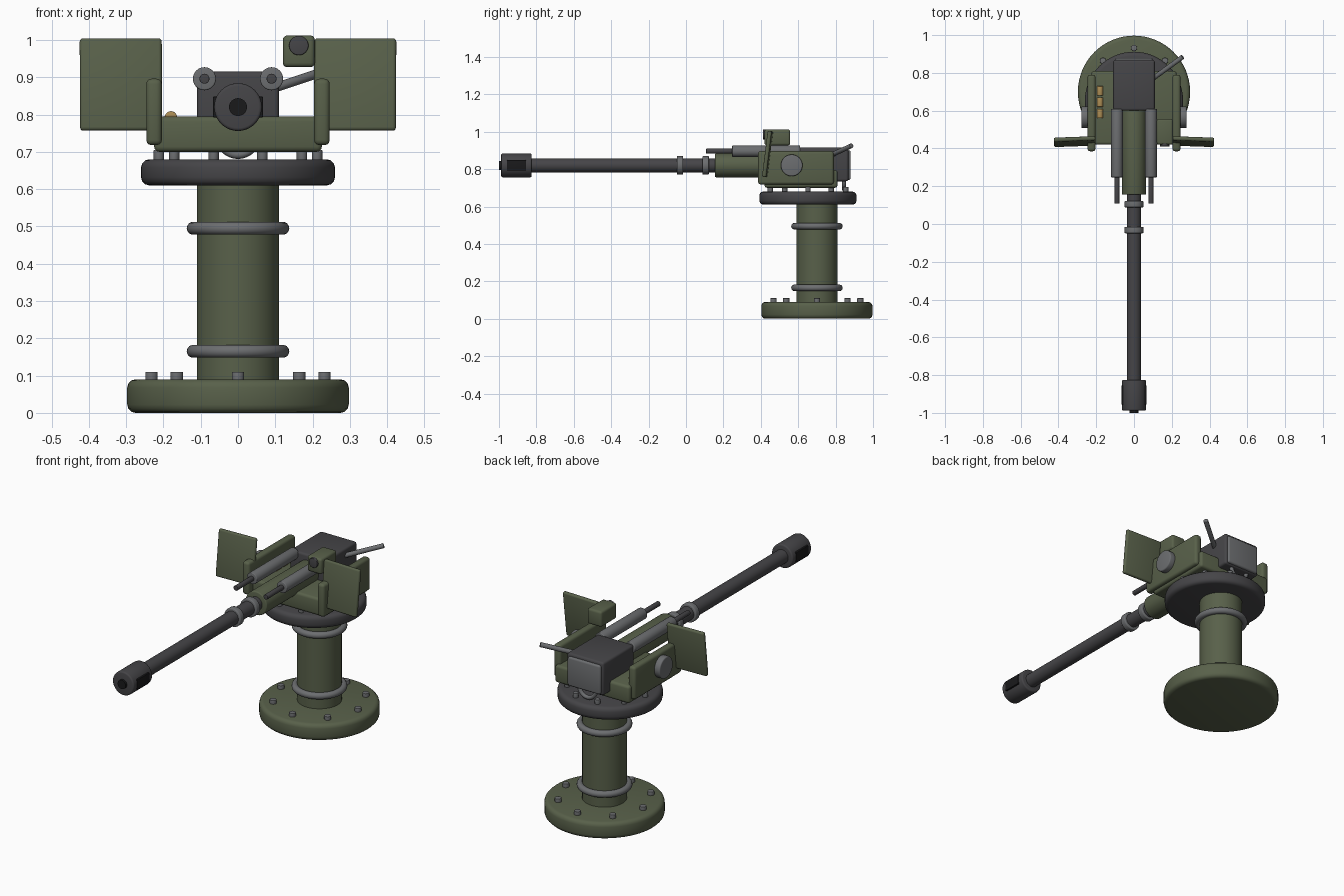
import bpy, math
from mathutils import Vector

if "Cube" in bpy.data.objects:
    bpy.data.objects.remove(bpy.data.objects["Cube"])


def mat(name, rgb):
    m = bpy.data.materials.new(name)
    m.diffuse_color = (*rgb, 1)
    m.use_nodes = True
    m.node_tree.nodes["Principled BSDF"].inputs["Base Color"].default_value = m.diffuse_color
    return m


GREEN = mat("olive green", (0.098, 0.118, 0.068))
DARK = mat("gunmetal", (0.060, 0.059, 0.064))
GREY = mat("steel grey", (0.150, 0.155, 0.162))
BLACK = mat("bore black", (0.010, 0.010, 0.011))
BRASS = mat("brass", (0.42, 0.27, 0.09))

PY = 0.70    # pedestal axis
TY = 0.652   # turntable axis
GZ = 0.82    # barrel height


def finish(o, name, m, bevel=0, segs=3):
    o.name = name
    o.data.materials.append(m)
    bpy.ops.object.transform_apply(location=False, rotation=False, scale=True)
    if bevel:
        b = o.modifiers.new("bevel", 'BEVEL')
        b.width, b.segments, b.limit_method = bevel, segs, 'ANGLE'
        bpy.ops.object.modifier_apply(modifier=b.name)
    bpy.ops.object.shade_smooth_by_angle(angle=math.radians(35))
    return o


def box(name, lo, hi, m, bevel=0.01, rot=(0, 0, 0)):
    c = [(a + b) / 2 for a, b in zip(lo, hi)]
    bpy.ops.mesh.primitive_cube_add(size=1, location=c, rotation=rot)
    o = bpy.context.object
    o.scale = [b - a for a, b in zip(lo, hi)]
    return finish(o, name, m, bevel)


def rod(name, a, b, r, m, bevel=0, verts=40):
    a, b = Vector(a), Vector(b)
    d = b - a
    bpy.ops.mesh.primitive_cylinder_add(
        vertices=verts, radius=r, depth=d.length, location=(a + b) / 2,
        rotation=d.to_track_quat('Z', 'Y').to_euler())
    return finish(bpy.context.object, name, m, bevel)


def ring(name, loc, R, r, m, rot=(0, 0, 0)):
    bpy.ops.mesh.primitive_torus_add(
        major_radius=R, minor_radius=r, major_segments=48, minor_segments=14,
        location=loc, rotation=rot)
    return finish(bpy.context.object, name, m)


def bolts(name, n, R, cy, z0, z1, r):
    for i in range(n):
        a = 2 * math.pi * i / n
        x, y = R * math.cos(a), cy + R * math.sin(a)
        rod(name, (x, y, z0), (x, y, z1), r, GREY, 0.002, 12)


# Pedestal
rod("base_flange", (0, PY, 0), (0, PY, 0.09), 0.297, GREEN, 0.022, 64)
bolts("base_bolt", 8, 0.232, PY, 0.08, 0.11, 0.017)
rod("column", (0, PY, 0.08), (0, PY, 0.63), 0.11, GREEN, 0, 48)
for z in (0.165, 0.495):
    ring("column_ring", (0, PY, z), 0.12, 0.0175, GREY)

# Turntable
rod("turntable", (0, TY, 0.61), (0, TY, 0.68), 0.26, DARK, 0.022, 64)
bolts("turntable_bolt", 10, 0.212, TY, 0.67, 0.705, 0.014)

# Cradle with side plates and trunnions
box("cradle_floor", (-0.225, 0.42, 0.70), (0.225, 0.81, 0.795), GREEN, 0.014)
for s in (-1, 1):
    xs = sorted((s * 0.204, s * 0.246))
    box("side_plate", (xs[0], 0.385, 0.718), (xs[1], 0.79, 0.896), GREEN, 0.014)
    rod("trunnion_cap", (s * 0.235, 0.565, GZ), (s * 0.278, 0.565, GZ),
        0.058, GREY, 0.006)
    # Tilted shields
    xs = sorted((s * 0.204, s * 0.424))
    box("shield", (xs[0], 0.425, 0.756), (xs[1], 0.447, 1.005), GREEN, 0.009,
        (math.radians(-7), 0, math.radians(-2 * s)))
    # Recoil cylinders and rods
    rod("recoil_cylinder", (s * 0.09, 0.247, 0.896), (s * 0.09, 0.61, 0.896),
        0.031, GREY, 0.004, 32)
    rod("recoil_rod", (s * 0.09, 0.108, 0.896), (s * 0.09, 0.26, 0.896),
        0.0135, DARK, 0.002, 20)

# Receiver
box("receiver", (-0.11, 0.60, 0.735), (0.11, 0.868, 0.915), DARK, 0.012)
box("back_plate", (-0.098, 0.855, 0.742), (0.098, 0.88, 0.90), GREY, 0.01)
ring("grip_loop", (0, 0.845, 0.742), 0.05, 0.011, GREY, (math.pi / 2, 0, 0))
rod("cocking_lever", (0.10, 0.77, 0.872), (0.258, 0.885, 0.925), 0.0125, GREY, 0.002, 20)

# Barrel group
rod("barrel_sleeve", (0, 0.155, GZ), (0, 0.63, GZ), 0.064, GREEN, 0.006, 48)
rod("barrel", (0, -0.84, GZ), (0, 0.18, GZ), 0.037, DARK, 0, 40)
for y in (-0.032, 0.105):
    rod("barrel_collar", (0, y - 0.017, GZ), (0, y + 0.017, GZ), 0.05, GREY, 0.005)
rod("muzzle_brake", (0, -0.988, GZ), (0, -0.825, GZ), 0.064, DARK, 0.008, 40)
rod("bore", (0, -1.0, GZ), (0, -0.98, GZ), 0.024, BLACK, 0, 32)
for s in (-1, 1):
    xs = sorted((s * 0.05, s * 0.067))
    box("muzzle_port", (xs[0], -0.957, GZ - 0.028), (xs[1], -0.855, GZ + 0.028), BLACK, 0.003)

# Sight
box("sight_body", (0.12, 0.42, 0.927), (0.206, 0.557, 1.012), GREEN, 0.012)
rod("sight_lens", (0.163, 0.411, 0.985), (0.163, 0.44, 0.985), 0.026, DARK, 0.003, 32)

# Cartridges beside the receiver
for y in (0.585, 0.645, 0.705):
    rod("cartridge", (-0.18, y - 0.025, 0.792), (-0.18, y + 0.025, 0.792), 0.017, BRASS, 0.003, 20)
